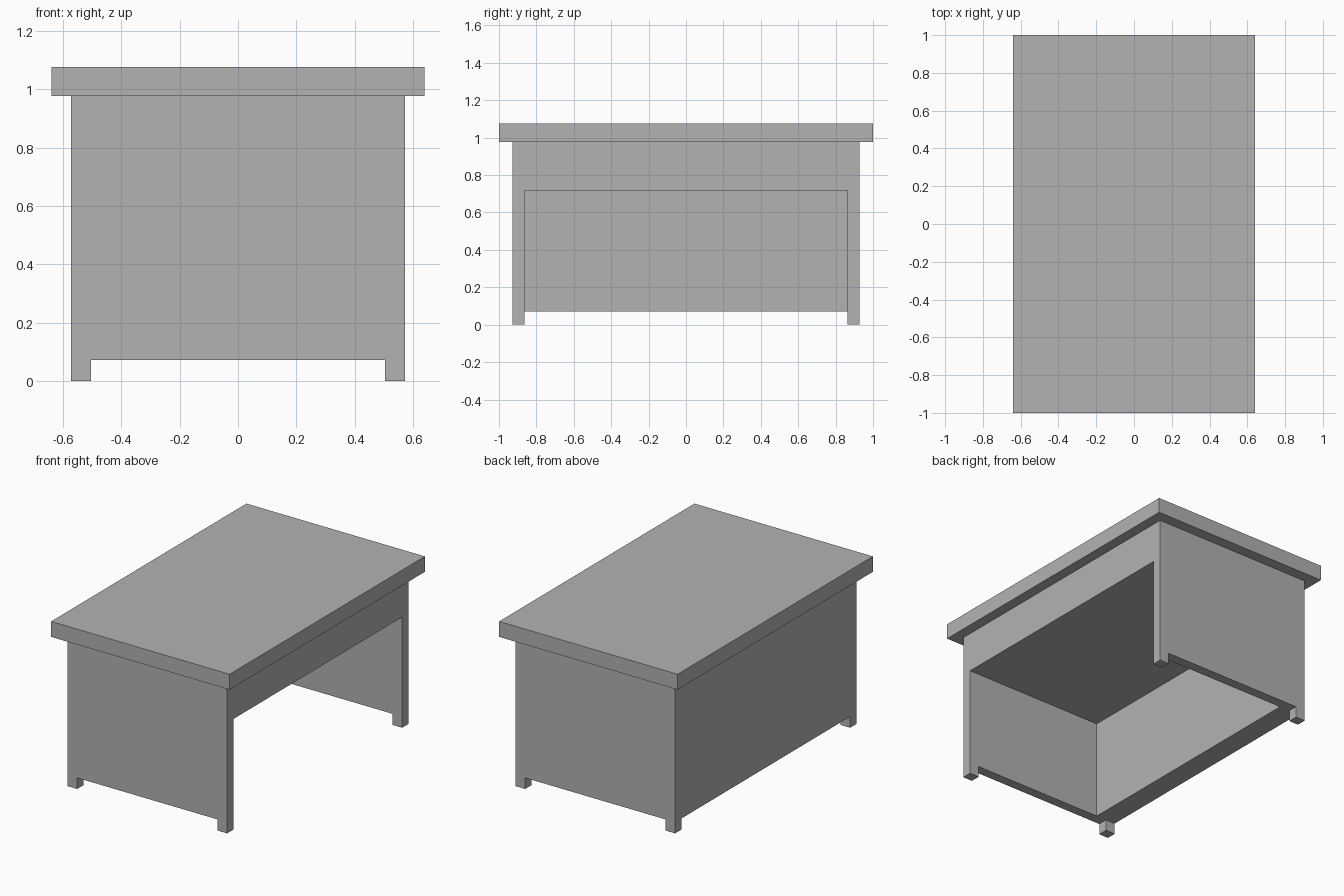
import bpy
import bmesh

if "Cube" in bpy.data.objects:
    bpy.data.objects.remove(bpy.data.objects["Cube"])

grey = bpy.data.materials.new("plain grey")
grey.diffuse_color = (0.448, 0.448, 0.448, 1)
grey.use_nodes = True
grey.node_tree.nodes["Principled BSDF"].inputs["Base Color"].default_value = grey.diffuse_color

# main sizes
TOP_Z, UNDER_Z = 1.077, 0.977
BODY_X, BODY_Y = 0.572, 0.928
FOOT_X, INNER_Y = 0.504, 0.864
FOOT_Z, KNEE_Z, BACK_X = 0.072, 0.717, -0.43


def extrude_xz(name, profile, half_y):
    """Extrude an x-z profile along y, centred on y = 0."""
    bm = bmesh.new()
    face = bm.faces.new([bm.verts.new((x, -half_y, z)) for x, z in profile])
    out = bmesh.ops.extrude_face_region(bm, geom=[face])
    verts = [v for v in out["geom"] if isinstance(v, bmesh.types.BMVert)]
    bmesh.ops.translate(bm, verts=verts, vec=(0, 2 * half_y, 0))
    bmesh.ops.recalc_face_normals(bm, faces=bm.faces)
    mesh = bpy.data.meshes.new(name)
    bm.to_mesh(mesh)
    bm.free()
    mesh.materials.append(grey)
    obj = bpy.data.objects.new(name, mesh)
    bpy.context.collection.objects.link(obj)
    return obj


def box(name, half_x, half_y, z0, z1):
    return extrude_xz(name, [(-half_x, z0), (half_x, z0), (half_x, z1), (-half_x, z1)], half_y)


def cut(target, cutter):
    mod = target.modifiers.new("cut", "BOOLEAN")
    mod.operation, mod.solver, mod.object = "DIFFERENCE", "EXACT", cutter
    bpy.context.view_layer.objects.active = target
    bpy.ops.object.modifier_apply(modifier=mod.name)
    bpy.data.objects.remove(cutter)


# overhanging top slab
box("desk_top", 0.64, 1.0, UNDER_Z, TOP_Z)

# body with side panels, thick back panel and apron
body = box("desk_body", BODY_X, BODY_Y, 0, UNDER_Z)

# knee space open to the right, stepping down to the gap under the back panel
cut(body, extrude_xz("knee_cutter", [
    (BACK_X, KNEE_Z), (1, KNEE_Z), (1, -0.1),
    (-1, -0.1), (-1, FOOT_Z), (BACK_X, FOOT_Z)], INNER_Y))

# gap under the two side panels, leaving four corner feet
cut(body, box("foot_gap_cutter", FOOT_X, 1.2, -0.2, FOOT_Z))
